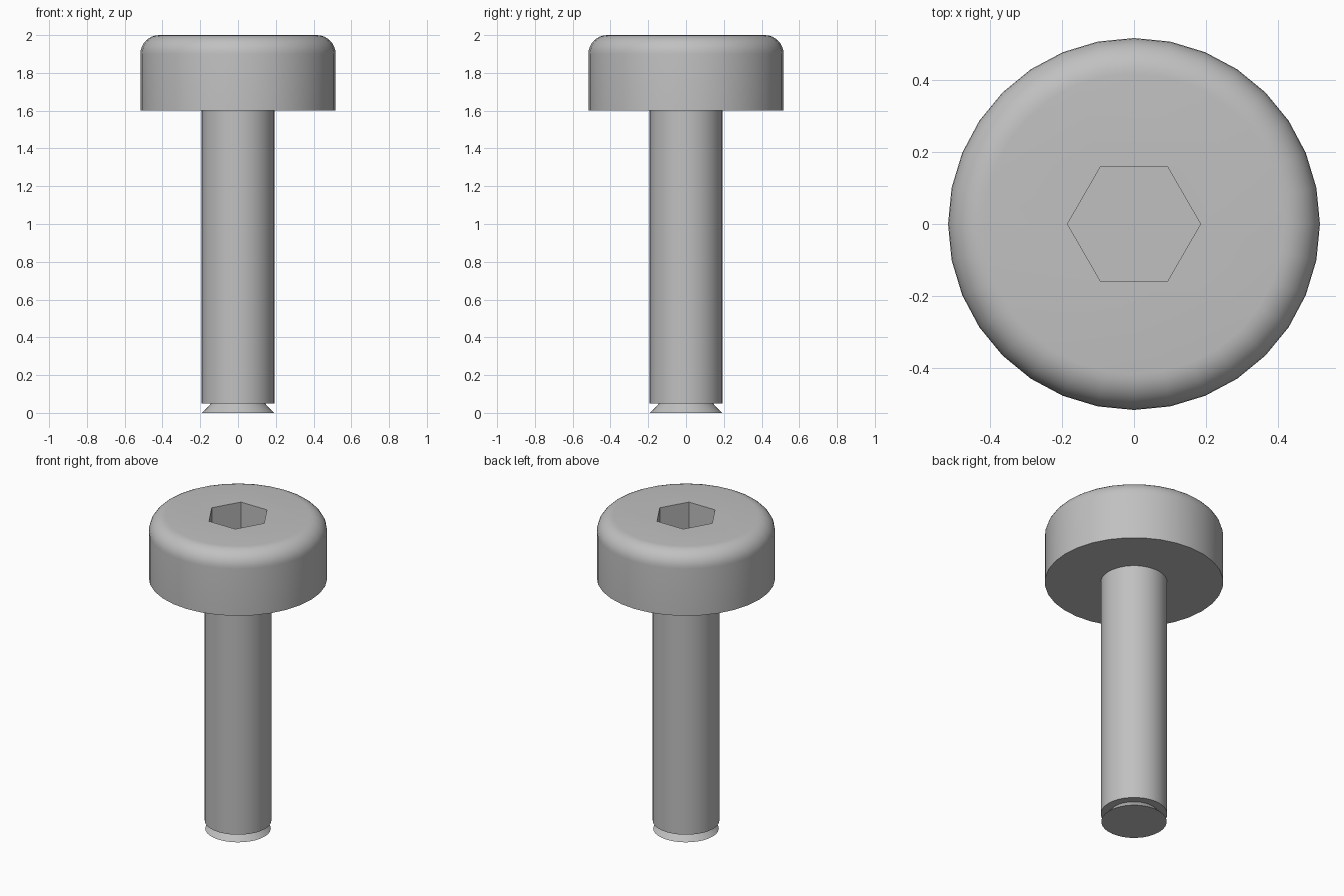
import bpy
import bmesh
from math import cos, sin, pi, radians

if "Cube" in bpy.data.objects:
    bpy.data.objects.remove(bpy.data.objects["Cube"], do_unlink=True)

SIDES = 32
HEAD_R, SHANK_R, FILLET = 0.517, 0.193, 0.1
HEAD_Z, TOP_Z, TIP_Z = 1.6, 2.0, 0.05

steel = bpy.data.materials.new("steel grey")
steel.use_nodes = True
colour = (0.53, 0.53, 0.53, 1)
steel.diffuse_color = colour
steel.node_tree.nodes["Principled BSDF"].inputs["Base Color"].default_value = colour


def lathe(name, profile, sides=SIDES):
    """Capped solid of revolution from (radius, z) points, bottom to top."""
    bm = bmesh.new()
    rings = [[bm.verts.new((r * cos(2 * pi * i / sides), r * sin(2 * pi * i / sides), z))
              for i in range(sides)] for r, z in profile]
    for low, high in zip(rings, rings[1:]):
        for i in range(sides):
            j = (i + 1) % sides
            bm.faces.new((low[i], low[j], high[j], high[i]))
    bm.faces.new(rings[0][::-1])
    bm.faces.new(rings[-1])
    mesh = bpy.data.meshes.new(name)
    bm.to_mesh(mesh)
    bm.free()
    mesh.materials.append(steel)
    obj = bpy.data.objects.new(name, mesh)
    bpy.context.collection.objects.link(obj)
    return obj


def activate(obj):
    bpy.ops.object.select_all(action="DESELECT")
    obj.select_set(True)
    bpy.context.view_layer.objects.active = obj


# Head with a rounded upper rim
steps = 8
rim = [(HEAD_R - FILLET + FILLET * cos(a), TOP_Z - FILLET + FILLET * sin(a))
       for a in (pi / 2 * k / steps for k in range(steps + 1))]
head = lathe("head", [(HEAD_R, HEAD_Z)] + rim)

# Hexagonal drive socket cut into the head
cutter = lathe("socket_cutter", [(0.185, TOP_Z - 0.2), (0.185, TOP_Z + 0.1)], 6)
cutter.hide_render = True
cut = head.modifiers.new("socket", "BOOLEAN")
cut.operation = "DIFFERENCE"
cut.solver = "EXACT"
cut.object = cutter
activate(head)
bpy.ops.object.modifier_apply(modifier=cut.name)
bpy.data.objects.remove(cutter, do_unlink=True)

# Shank and the flared tip below it
shank = lathe("shank", [(SHANK_R, TIP_Z), (SHANK_R, HEAD_Z)])
tip = lathe("tip", [(SHANK_R - 0.003, 0), (SHANK_R - TIP_Z, TIP_Z)])

for part in (head, shank, tip):
    activate(part)
    bpy.ops.object.shade_smooth_by_angle(angle=radians(30))
